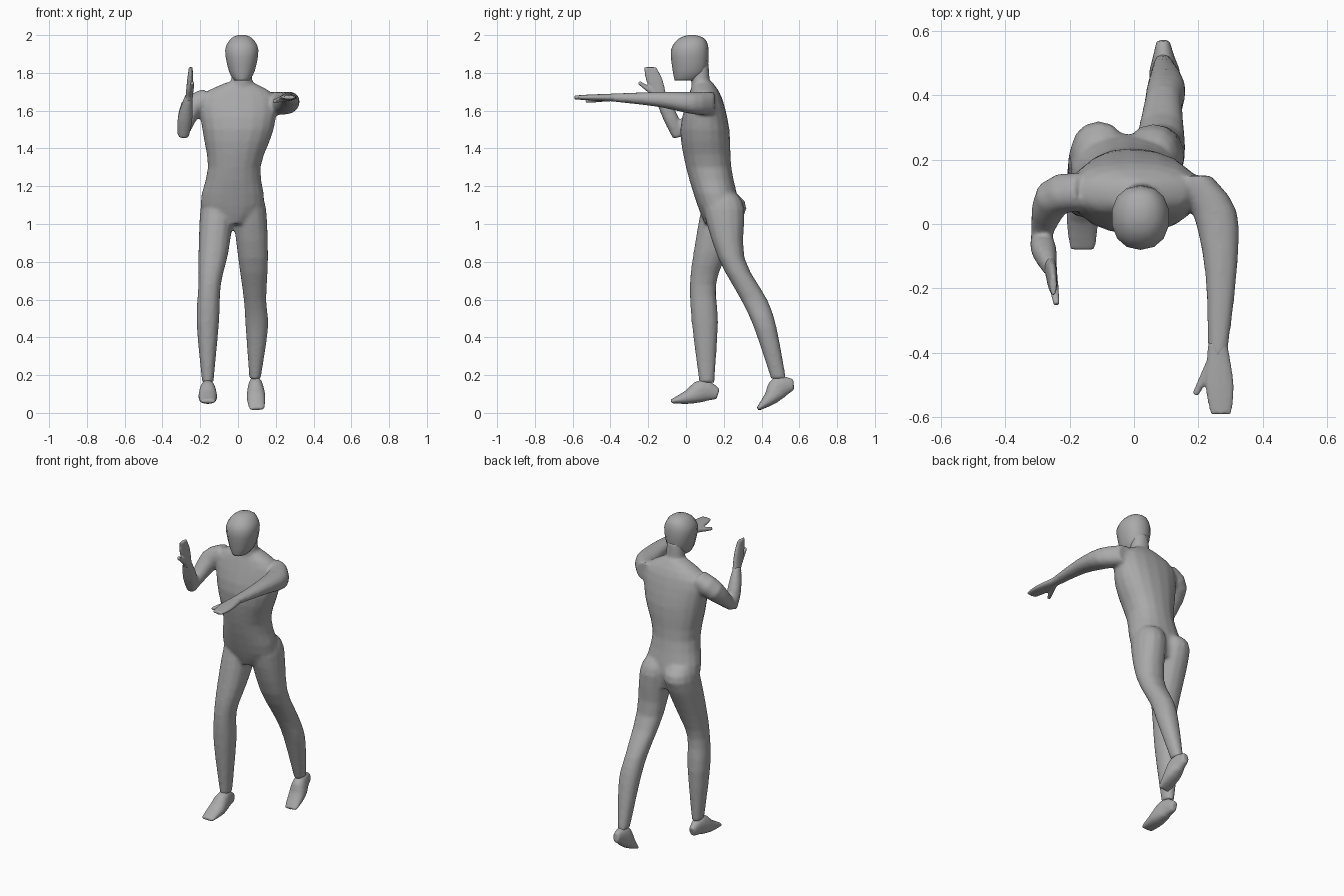
import bpy, bmesh, math
from mathutils import Vector

cube = bpy.data.objects.get("Cube")
if cube:
    bpy.data.objects.remove(cube)

shade = (.4, .4, .4, 1)
grey = bpy.data.materials.new("plain grey")
grey.use_nodes = True
grey.diffuse_color = shade
grey.node_tree.nodes["Principled BSDF"].inputs["Base Color"].default_value = shade

X, Y, Z = Vector((1, 0, 0)), Vector((0, 1, 0)), Vector((0, 0, 1))


def smooth_path(sections, steps=3):
    """Fill in a flowing curve between the given sections."""
    keys = [Vector(section) for section in sections]
    last = len(keys) - 1
    path = []
    for i in range(last):
        start, end = keys[i], keys[i + 1]
        slope_in = (end - keys[max(i - 1, 0)]) / 2
        slope_out = (keys[min(i + 2, last)] - start) / 2
        for step in range(steps):
            t = step / steps
            ease = t * t * (3 - 2 * t)
            path.append(start.lerp(end, ease)
                        + slope_in * (t * (1 - t) ** 2)
                        - slope_out * (t * t * (1 - t)))
    return path + [keys[last]]


def squared(value):
    """Push a sine or cosine outward for a slightly boxy outline."""
    return math.copysign(abs(value) ** .9, value)


def loft(bm, sections, frame=None, sides=14):
    """Skin a tube over (x, y, z, radius_u, radius_v) sections.
    Without a fixed frame the rings stand square to the path."""
    path = smooth_path(sections)
    centres = [Vector(p[:3]) for p in path]
    last = len(path) - 1
    rings = []
    for i, centre in enumerate(centres):
        if frame:
            u, v = frame
        else:
            along = (centres[min(i + 1, last)] - centres[max(i - 1, 0)]).normalized()
            u = (X - along * X.dot(along)).normalized()
            v = along.cross(u)
        radius_u, radius_v = path[i][3:]
        ring = []
        for k in range(sides):
            angle = math.tau * (k + .5) / sides
            ring.append(bm.verts.new(centre
                                     + u * radius_u * squared(math.cos(angle))
                                     + v * radius_v * squared(math.sin(angle))))
        rings.append(ring)
    for low, high in zip(rings, rings[1:]):
        for k in range(sides):
            j = (k + 1) % sides
            bm.faces.new((low[k], low[j], high[j], high[k]))
    bm.faces.new(rings[0])
    bm.faces.new(rings[-1])


def finish(bm, name, voxel=None):
    """Make the object; a voxel size fuses overlapping tubes into one skin."""
    bmesh.ops.recalc_face_normals(bm, faces=bm.faces)
    mesh = bpy.data.meshes.new(name)
    bm.to_mesh(mesh)
    bm.free()
    mesh.materials.append(grey)
    mesh.shade_smooth()
    part = bpy.data.objects.new(name, mesh)
    bpy.context.collection.objects.link(part)
    if voxel:
        fuse = part.modifiers.new("fuse", 'REMESH')
        fuse.mode = 'VOXEL'
        fuse.voxel_size = voxel
        fuse.use_smooth_shade = True
        relax = part.modifiers.new("relax", 'SMOOTH')
        relax.iterations = 6


def make_foot(name, heel, toe):
    """Wedge from heel to toe with a raised instep."""
    heel, toe = Vector(heel), Vector(toe)
    up = (toe - heel).cross(X).normalized()
    if up.z < 0:
        up.negate()
    bm = bmesh.new()
    sections = []
    for t, lift, wide, thick in ((0, 0, .02, .03), (.3, .03, .04, .06),
                                 (.6, .01, .05, .04), (1, 0, .04, .01)):
        sections.append((*(heel.lerp(toe, t) + up * lift), wide, thick))
    loft(bm, sections)
    finish(bm, name, .007)


def make_hand(name, wrist, tip, thumb_tip, frame):
    """Flat mitten palm, widest at the knuckles, with a thumb."""
    wrist, tip = Vector(wrist), Vector(tip)
    bm = bmesh.new()
    loft(bm, [(*wrist, .03, .02),
              (*wrist.lerp(tip, .6), .045, .016),
              (*tip, .033, .01)], frame)
    loft(bm, [(*wrist.lerp(tip, .1), .02, .02), (*thumb_tip, .01, .01)])
    finish(bm, name, .005)


body = bmesh.new()

# torso and neck
loft(body, [(-.03, .18, 1, .08, .08),
            (-.03, .17, 1.1, .17, .11),
            (-.02, .12, 1.3, .14, .12),
            (0, .1, 1.5, .19, .13),
            (0, .1, 1.67, .2, .09),
            (.01, .09, 1.75, .07, .05)], (X, Y), sides=18)
loft(body, [(.02, .08, 1.7, .06, .05),
            (.02, .07, 1.85, .05, .05)], (X, Y))

# right leg, planted forward: hip, seat, thigh, knee, calf, ankle
loft(body, [(-.1, .19, 1.16, .07, .08),
            (-.11, .2, 1.08, .09, .12),
            (-.13, .13, .85, .08, .09),
            (-.15, .09, .68, .06, .07),
            (-.16, .1, .48, .06, .07),
            (-.16, .11, .16, .03, .04)], (X, Y))

# left leg, trailing behind
loft(body, [(.05, .19, 1.16, .07, .08),
            (.06, .2, 1.08, .09, .11),
            (.08, .24, .82, .08, .07),
            (.09, .36, .6, .06, .07),
            (.1, .42, .45, .06, .06),
            (.09, .49, .18, .03, .04)], (X, Y))

# left arm, reaching forward
loft(body, [(.18, .15, 1.64, .06, .06),
            (.25, .04, 1.64, .07, .06),
            (.27, -.15, 1.66, .05, .04),
            (.26, -.41, 1.67, .03, .02)], (X, Z))

# right arm, bent with the forearm raised
loft(body, [(-.16, .1, 1.66, .06, .06),
            (-.25, .08, 1.61, .06, .06),
            (-.29, -.04, 1.48, .03, .03)])
loft(body, [(-.29, -.04, 1.46, .03, .03),
            (-.28, -.08, 1.56, .04, .04),
            (-.26, -.14, 1.68, .02, .03)])
finish(body, "body", .01)

# head
head = bmesh.new()
loft(head, [(.02, 0, 1.76, .04, .06),
            (.02, .02, 1.81, .07, .09),
            (.02, .02, 1.92, .09, .1),
            (.02, .03, 1.98, .06, .07),
            (.02, .03, 2, .02, .02)], (X, Y))
finish(head, "head")

# feet and hands
make_foot("right_foot", (-.16, .17, .1), (-.16, -.08, .06))
make_foot("left_foot", (.09, .57, .15), (.1, .38, .02))
make_hand("right_hand", (-.26, -.13, 1.65), (-.25, -.19, 1.83),
          (-.24, -.25, 1.75), (Y, X))
make_hand("left_hand", (.26, -.37, 1.67), (.27, -.59, 1.67),
          (.19, -.53, 1.65), (X, Z))
